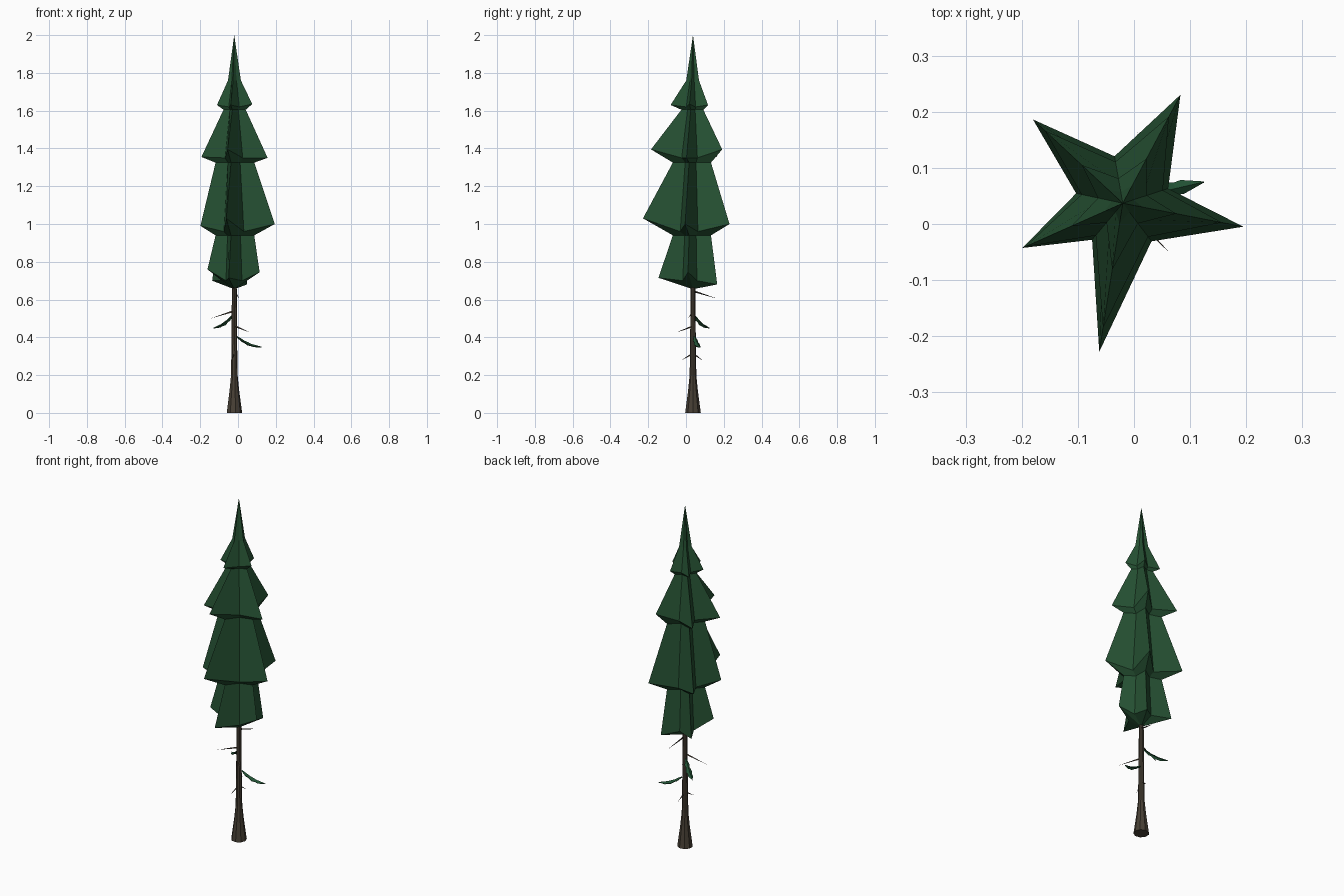
import bpy, bmesh, math
from mathutils import Vector

if "Cube" in bpy.data.objects:
    bpy.data.objects.remove(bpy.data.objects["Cube"])

CX, CY = -0.02, 0.037  # tree axis


def material(name, rgb):
    m = bpy.data.materials.new(name)
    m.diffuse_color = (*rgb, 1)
    m.use_nodes = True
    m.node_tree.nodes["Principled BSDF"].inputs["Base Color"].default_value = m.diffuse_color
    return m


NEEDLE = material("needle green", (0.019, 0.083, 0.033))
BARK = material("bark brown", (0.063, 0.050, 0.035))
SPRIG = material("sprig green", (0.016, 0.085, 0.035))


def finish(bm, name, mat):
    bmesh.ops.recalc_face_normals(bm, faces=bm.faces)
    me = bpy.data.meshes.new(name)
    bm.to_mesh(me)
    bm.free()
    me.materials.append(mat)
    ob = bpy.data.objects.new(name, me)
    bpy.context.collection.objects.link(ob)
    return ob


def loft(name, rings, mat, top=None, bottom=None):
    """Bridge rings (listed top to bottom), closing ends with a point or cap."""
    bm = bmesh.new()
    loops = [[bm.verts.new(p) for p in r] for r in rings]
    n = len(loops[0])
    for a, b in zip(loops, loops[1:]):
        for i in range(n):
            j = (i + 1) % n
            bm.faces.new((a[i], a[j], b[j], b[i]))
    for loop, tip in ((loops[0], top), (loops[-1], bottom)):
        if tip is None:
            bm.faces.new(loop)
        else:
            v = bm.verts.new(tip)
            for i in range(n):
                bm.faces.new((loop[i], loop[(i + 1) % n], v))
    return finish(bm, name, mat)


# Foliage: stacked five-pointed star rings
TIPS = [62, 137, 204, 261, 349]
VALLEYS = [100, 168, 230, 307, 378]


def star(tip_r, tip_z, valley_r, valley_z):
    pts = []
    for k in range(5):
        for ang, r, z in ((TIPS[k], tip_r[k], tip_z[k]),
                          (VALLEYS[k], valley_r, valley_z)):
            a = math.radians(ang)
            pts.append((CX + r * math.cos(a), CY + r * math.sin(a), z))
    return pts


def even(r, z, vr):
    return star([r] * 5, [z] * 5, vr, z)


foliage = [
    even(0.036, 1.76, 0.020),
    star([.09, .10, .10, .12, .097], [1.63, 1.62, 1.63, 1.63, 1.635], 0.045, 1.62),
    even(0.062, 1.605, 0.036),
    star([.175, .19, .19, .225, .18], [1.395, 1.36, 1.355, 1.395, 1.35], 0.075, 1.35),
    even(0.108, 1.325, 0.052),
    star([.219, .219, .196, .268, .219], [1.0, .99, .99, 1.03, 1.0], 0.085, 0.96),
    even(0.108, 0.94, 0.055),
    star([.145, .16, .155, .185, .137], [.68, .70, .76, .715, .745], 0.068, 0.70),
]
loft("foliage", foliage, NEEDLE, top=(CX, CY, 2.0), bottom=(CX, CY, 0.655))


# Trunk with a flared foot
def circle(r, z, n=9):
    return [(CX + r * math.cos(2 * math.pi * i / n),
             CY + r * math.sin(2 * math.pi * i / n), z) for i in range(n)]


loft("trunk", [circle(r, z) for r, z in
               ((0.013, 0.72), (0.015, 0.40), (0.018, 0.20),
                (0.026, 0.12), (0.042, 0.0))], BARK)


# Bare twigs: thin three-sided spikes
def twig(name, a, b, r=0.006):
    a, b = Vector(a), Vector(b)
    d = (b - a).normalized()
    u = d.cross(Vector((0, 0, 1))).normalized()
    w = d.cross(u)
    ring = [a + r * (u * math.cos(t) + w * math.sin(t))
            for t in (0, 2 * math.pi / 3, 4 * math.pi / 3)]
    loft(name, [ring], BARK, top=b, bottom=a)


for i, (z, end) in enumerate([
        (0.54, (-0.145, 0.012, 0.50)), (0.46, (0.065, -0.053, 0.425)),
        (0.645, (0.007, 0.165, 0.605)), (0.315, (-0.035, -0.022, 0.28)),
        (0.315, (-0.01, 0.092, 0.275))]):
    twig(f"twig_{i + 1}", (CX, CY, z), end)


# Leafy sprigs: drooping, thin jagged blades
def sprig(name, a, b, width):
    a, b = Vector(a), Vector(b)
    side = (b - a).cross(Vector((0, 0, 1))).normalized()
    bm = bmesh.new()
    rows = []
    for t, w in ((0, 0.25), (0.2, 0.8), (0.3, 0.6), (0.45, 1.0),
                 (0.6, 0.65), (0.7, 0.75), (1, 0.05)):
        c = a.lerp(b, t)
        c.z -= 0.012 * math.sin(math.pi * t)
        s = side * width * w
        rows.append([bm.verts.new(p) for p in
                     (c - s - Vector((0, 0, 0.008 * w)), c + Vector((0, 0, 0.006 * w)),
                      c + s - Vector((0, 0, 0.008 * w)))])
    for p, q in zip(rows, rows[1:]):
        for i in range(2):
            bm.faces.new((p[i], p[i + 1], q[i + 1], q[i]))
    ob = finish(bm, name, SPRIG)
    ob.modifiers.new("thickness", 'SOLIDIFY').thickness = 0.004


sprig("sprig_right", (-0.005, 0.045, 0.405), (0.125, 0.075, 0.35), 0.017)
sprig("sprig_left", (-0.03, 0.045, 0.518), (-0.13, 0.125, 0.45), 0.017)
